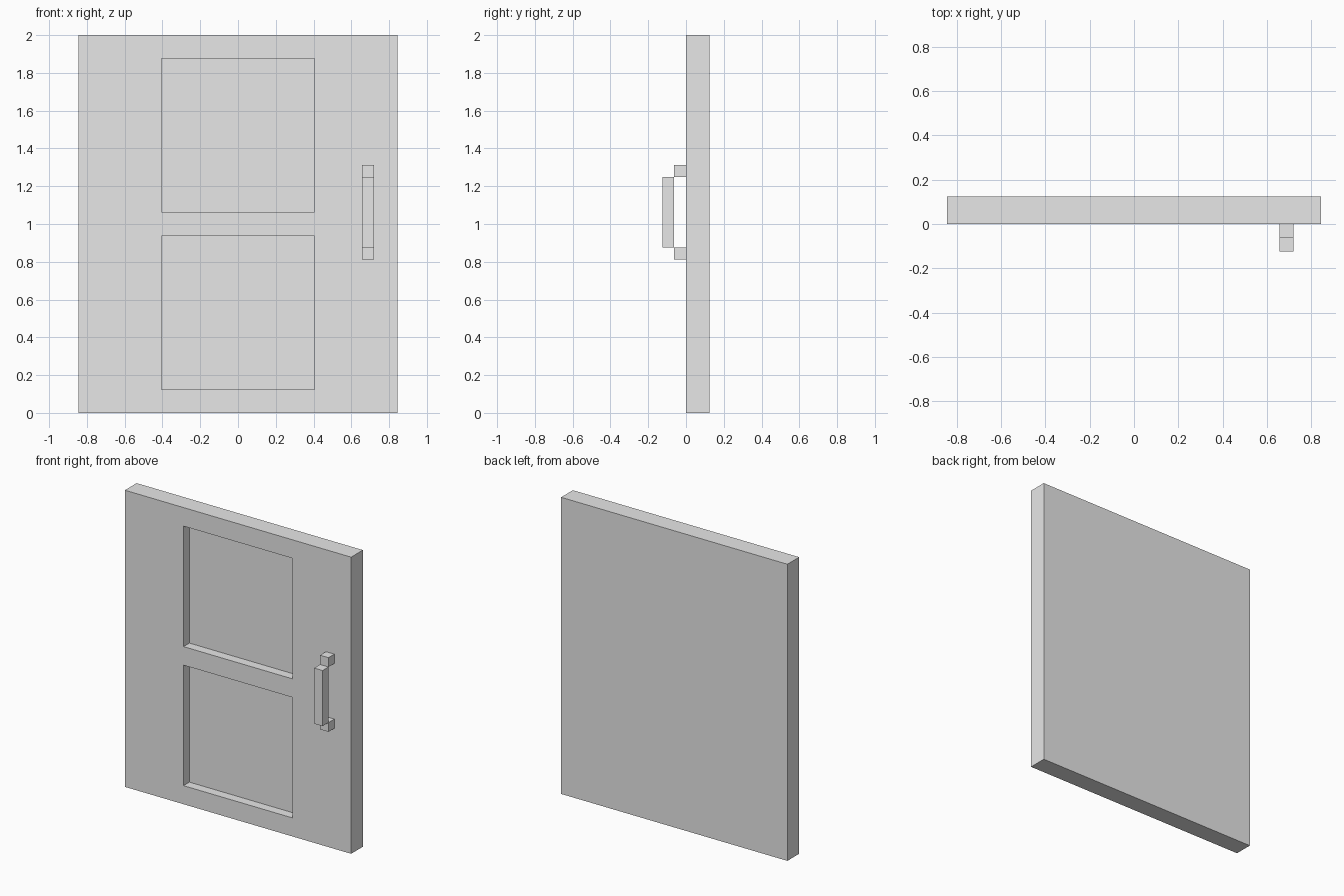
import bpy
import bmesh

cube = bpy.data.objects.get("Cube")
if cube:
    bpy.data.objects.remove(cube, do_unlink=True)

GREY = (0.8, 0.8, 0.8, 1.0)
UNIT = 0.0625  # module that all parts snap to

grey = bpy.data.materials.new("light_grey")
grey.use_nodes = True
grey.diffuse_color = GREY
grey.node_tree.nodes["Principled BSDF"].inputs["Base Color"].default_value = GREY


def add_object(name, bm):
    bmesh.ops.recalc_face_normals(bm, faces=bm.faces)
    mesh = bpy.data.meshes.new(name)
    bm.to_mesh(mesh)
    bm.free()
    mesh.materials.append(grey)
    obj = bpy.data.objects.new(name, mesh)
    bpy.context.collection.objects.link(obj)
    return obj


def box(name, x, y, z):
    """Box from (min, max) ranges, given in modules."""
    bm = bmesh.new()
    bmesh.ops.create_cube(bm, size=1)
    for v in bm.verts:
        v.co = [UNIT * (r[0] if c < 0 else r[1]) for c, r in zip(v.co, (x, y, z))]
    return add_object(name, bm)


# Door slab with two recessed square panels on the front
door = box("door_slab", (-13.5, 13.5), (0, 2), (0, 32))
for name, z in (("lower", (2, 15)), ("upper", (17, 30))):
    cutter = box(name + "_panel_cutter", (-6.5, 6.5), (-1, 1), z)
    cutter.hide_render = True
    cutter.hide_viewport = True
    cut = door.modifiers.new(name + "_panel", "BOOLEAN")
    cut.operation = "DIFFERENCE"
    cut.solver = "EXACT"
    cut.object = cutter

# Apply the cuts, then drop the cutters
bpy.context.view_layer.update()
depsgraph = bpy.context.evaluated_depsgraph_get()
cut_mesh = bpy.data.meshes.new_from_object(door.evaluated_get(depsgraph))
cutters = [m.object for m in door.modifiers]
door.modifiers.clear()
door.data = cut_mesh
for cutter in cutters:
    bpy.data.objects.remove(cutter, do_unlink=True)

# Pull handle: two mounts and a grip bar
HANDLE_X = (10.5, 11.5)
box("lower_handle_mount", HANDLE_X, (-1, 0), (13, 14))
box("upper_handle_mount", HANDLE_X, (-1, 0), (20, 21))
box("handle_grip", HANDLE_X, (-2, -1), (14, 20))
